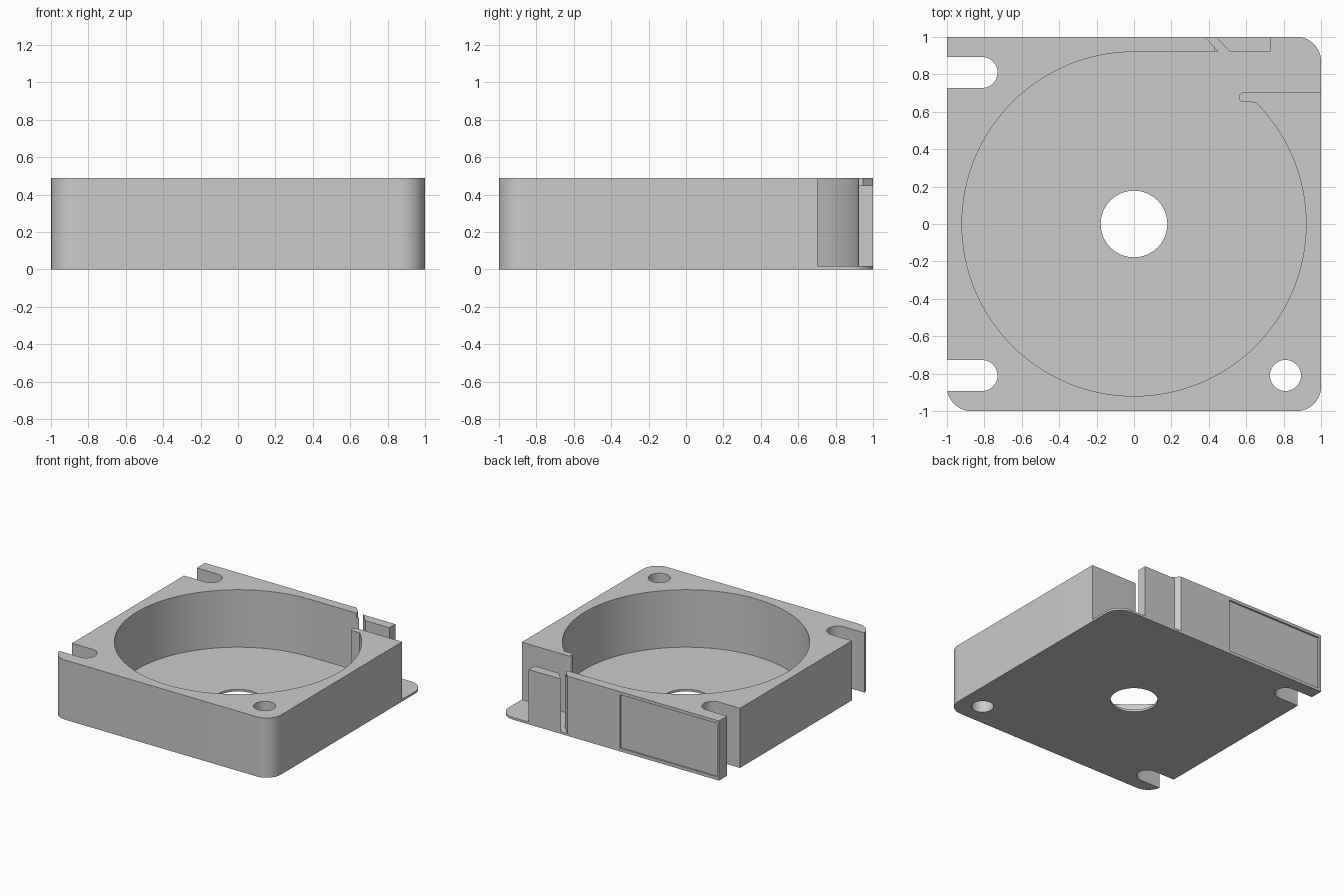
import bpy
import bmesh
from math import cos, sin, radians

old = bpy.data.objects.get("Cube")
if old:
    bpy.data.objects.remove(old, do_unlink=True)

HEIGHT, FLOOR, STEP = 0.49, 0.018, 0.45
CAVITY_R, CORNER_R, SLOT_R = 0.92, 0.13, 0.083
WALL_Y, LIP_Y, LIP_R = 0.922, 0.678, 0.026
ABOVE, BELOW = HEIGHT + 0.1, -0.1

grey = bpy.data.materials.new("plain grey")
grey.use_nodes = True
colour = (0.6, 0.6, 0.6, 1)
grey.diffuse_color = colour
grey.node_tree.nodes["Principled BSDF"].inputs["Base Color"].default_value = colour


def arc(cx, cy, r, start, end, steps):
    """Points along an arc, angles in degrees."""
    angles = [radians(start + (end - start) * i / steps) for i in range(steps + 1)]
    return [(cx + r * cos(a), cy + r * sin(a)) for a in angles]


def prism(name, outline, low, high):
    """Closed outline extruded from low to high."""
    bm = bmesh.new()
    face = bm.faces.new([bm.verts.new((x, y, low)) for x, y in outline])
    top = bmesh.ops.extrude_face_region(bm, geom=[face])["geom"]
    verts = [v for v in top if isinstance(v, bmesh.types.BMVert)]
    bmesh.ops.translate(bm, verts=verts, vec=(0, 0, high - low))
    bmesh.ops.recalc_face_normals(bm, faces=bm.faces)
    mesh = bpy.data.meshes.new(name)
    bm.to_mesh(mesh)
    bm.free()
    mesh.materials.append(grey)
    obj = bpy.data.objects.new(name, mesh)
    bpy.context.collection.objects.link(obj)
    return obj


def rect(x0, x1, y0, y1):
    return [(x0, y0), (x1, y0), (x1, y1), (x0, y1)]


def circle(cx, cy, r, steps):
    return arc(cx, cy, r, 0, 360, steps)[:-1]


# Block with three rounded corners and one square one
c = 1 - CORNER_R
outline = (arc(-c, -c, CORNER_R, 180, 270, 12) + arc(c, -c, CORNER_R, 270, 360, 12)
           + arc(c, c, CORNER_R, 0, 90, 12) + [(-1, 1)])
body = prism("box_body", outline, 0, HEIGHT)

# Round chamber with its exit channel and the rounded lip beside it
chamber = (arc(0, 0, CAVITY_R, 90, 405, 112)
           + arc(0.587, LIP_Y, LIP_R, 270, 90, 12)
           + [(1.1, LIP_Y + LIP_R), (1.1, WALL_Y), (0, WALL_Y)])
cutters = [prism("chamber_cutter", chamber, FLOOR, ABOVE)]

# Open corner, lowered wall end and slanted slit in the back wall
cutters.append(prism("corner_cutter", rect(0.73, 1.1, 0.9, 1.1), FLOOR, ABOVE))
cutters.append(prism("step_cutter", rect(0.43, 1.05, 0.91, 1.05), STEP, ABOVE))
slit = [(0.36, 1.02), (0.474, 0.9), (0.533, 0.9), (0.419, 1.02)]
cutters.append(prism("slit_cutter", slit, FLOOR, ABOVE))

# Label recess on the back
cutters.append(prism("recess_cutter", rect(-0.98, -0.1, 0.985, 1.08), 0.025, 0.465))

# Spindle hole, screw hole and two open screw slots
cutters.append(prism("spindle_cutter", circle(0, 0, 0.178, 64), BELOW, ABOVE))
cutters.append(prism("screw_cutter", circle(0.81, -0.81, SLOT_R, 40), BELOW, ABOVE))
for side in (-1, 1):
    y = 0.81 * side
    slot = arc(-0.813, y, SLOT_R, -90, 90, 20) + [(-1.1, y + SLOT_R), (-1.1, y - SLOT_R)]
    cutters.append(prism("slot_cutter", slot, BELOW, ABOVE))

# Carve the block
bpy.ops.object.select_all(action="DESELECT")
bpy.context.view_layer.objects.active = body
body.select_set(True)
for cutter in cutters:
    cutter.hide_render = True
    mod = body.modifiers.new(cutter.name, "BOOLEAN")
    mod.operation = "DIFFERENCE"
    mod.solver = "EXACT"
    mod.object = cutter
    bpy.ops.object.modifier_apply(modifier=mod.name)
    bpy.data.objects.remove(cutter, do_unlink=True)

bpy.ops.object.shade_smooth_by_angle(angle=radians(30))
